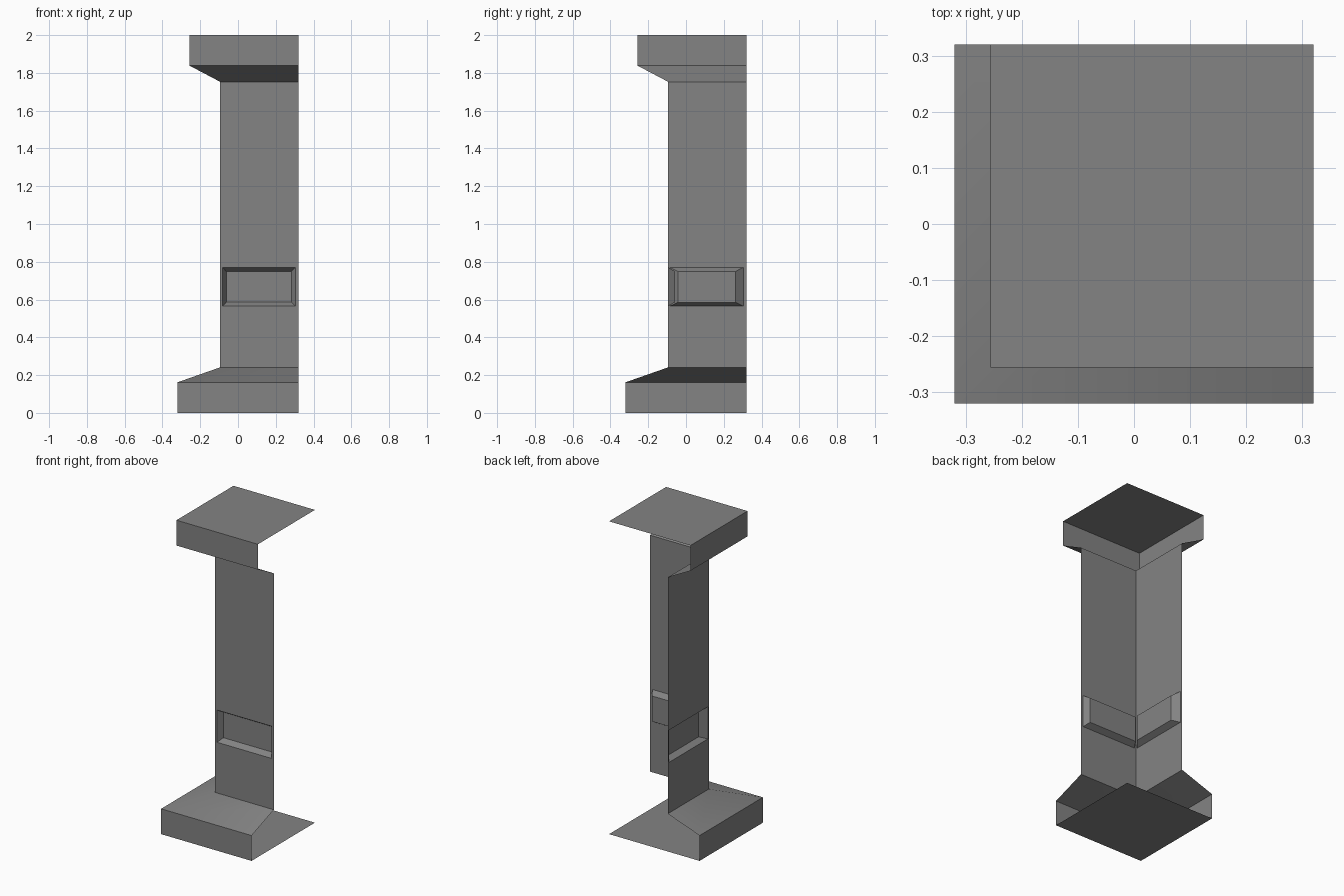
import bpy

if "Cube" in bpy.data.objects:
    bpy.data.objects.remove(bpy.data.objects["Cube"])

E = 0.32      # open edge of every part on +x and +y
S = -0.095    # outer corner of the shaft

# Dark grey stone
stone = bpy.data.materials.new("dark_stone")
stone.diffuse_color = (0.228, 0.228, 0.228, 1)
stone.use_nodes = True
stone.node_tree.nodes["Principled BSDF"].inputs["Base Color"].default_value = stone.diffuse_color


def make(name, verts, faces):
    me = bpy.data.meshes.new(name)
    me.from_pydata(verts, [], faces)
    me.materials.append(stone)
    ob = bpy.data.objects.new(name, me)
    bpy.context.collection.objects.link(ob)
    bpy.ops.object.select_all(action='DESELECT')
    ob.select_set(True)
    bpy.context.view_layer.objects.active = ob
    bpy.ops.object.shade_smooth_by_angle()
    return ob


def corner_moulding(name, profile, cap_level):
    """Sweep (corner, z) profile round the L-shaped corner and close one level."""
    verts, faces = [], []
    for a, z in profile:
        verts += [(a, E, z), (a, a, z), (E, a, z)]
    for k in range(len(profile) - 1):
        for i in range(2):
            b = 3 * k + i
            faces.append((b, b + 1, b + 4, b + 3))
    verts.append((E, E, profile[cap_level][1]))
    cap = [3 * cap_level + i for i in range(3)] + [len(verts) - 1]
    faces.append(cap[::-1] if cap_level == 0 else cap)
    return make(name, verts, faces)


def recessed_wall(name, outer, inner, side=False):
    """Flat wall with a bevelled sunken panel; rects are (u0, u1, z0, z1)."""
    depth = S + 0.036
    verts = []
    for (u0, u1, z0, z1), d in (((S, E, 0.241, 1.753), S), (outer, S), (inner, depth)):
        for u, z in ((u0, z0), (u1, z0), (u1, z1), (u0, z1)):
            verts.append((d, u, z) if side else (u, d, z))
    faces = [(r + i, r + (i + 1) % 4, r + 4 + (i + 1) % 4, r + 4 + i)
             for r in (0, 4) for i in range(4)]
    faces.append((8, 9, 10, 11))
    if side:
        faces = [f[::-1] for f in faces]
    return make(name, verts, faces)


# Plinth and capital
corner_moulding("pillar_base", [(-0.32, 0), (-0.32, 0.162), (S, 0.241)], 0)
corner_moulding("pillar_capital", [(S, 1.753), (-0.256, 1.838), (-0.256, 2.0)], 2)

# Shaft walls with sunken panels
recessed_wall("shaft_front", (-0.082, 0.304, 0.565, 0.771), (-0.062, 0.282, 0.586, 0.749))
recessed_wall("shaft_left", (-0.086, 0.305, 0.565, 0.771), (-0.043, 0.262, 0.585, 0.749), side=True)
